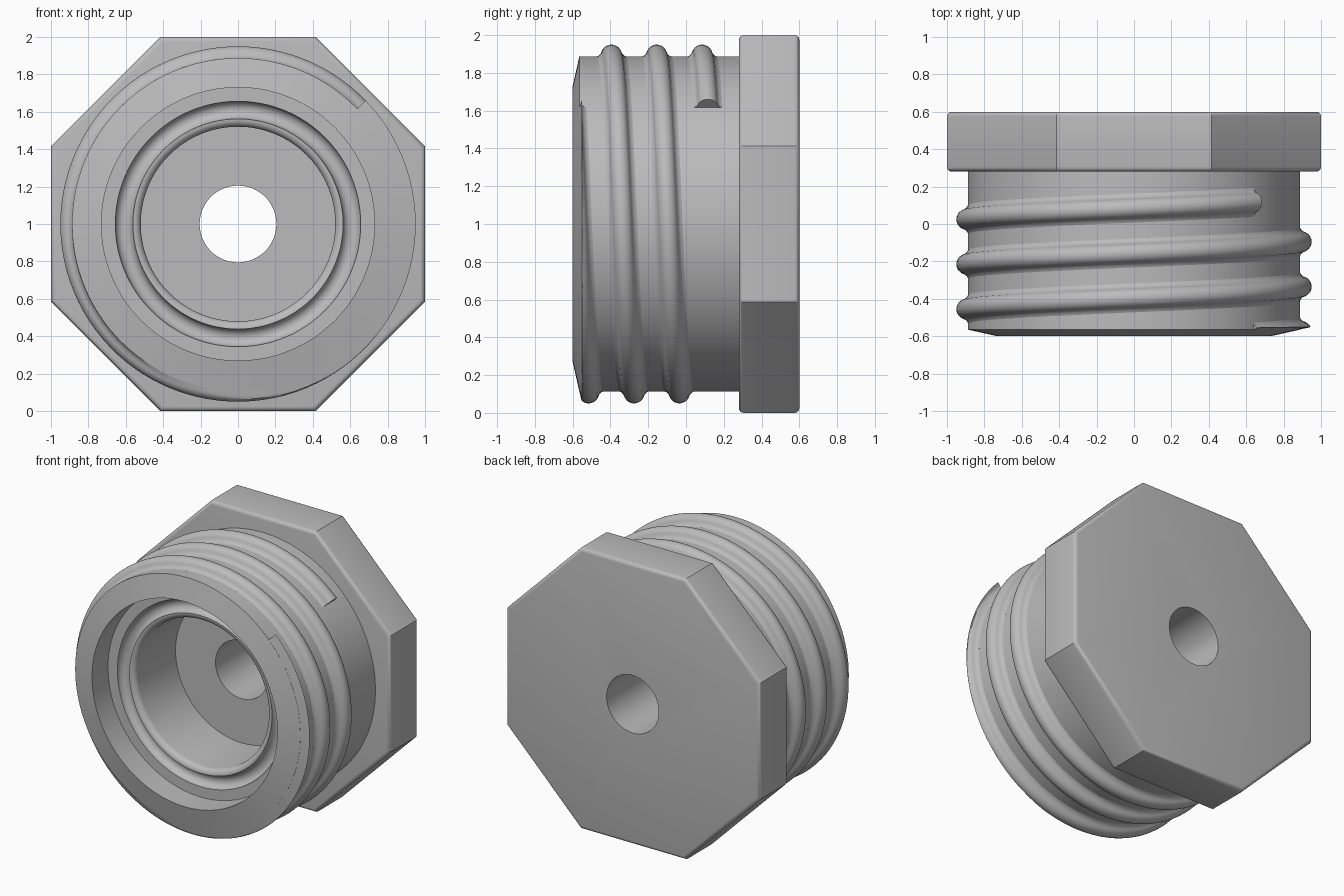
import bpy, bmesh
from math import sin, cos, pi, radians
from mathutils import Matrix

cube = bpy.data.objects.get("Cube")
if cube:
    bpy.data.objects.remove(cube, do_unlink=True)

grey = bpy.data.materials.new("plain grey")
grey.use_nodes = True
colour = (0.5, 0.5, 0.5, 1)
grey.diffuse_color = colour
grey.node_tree.nodes["Principled BSDF"].inputs["Base Color"].default_value = colour

AXIS_Z = 1.0
HOLE = 0.205
BODY = 0.887
HEAD_FRONT, HEAD_BACK = 0.28, 0.6


def finish(name, bm):
    """Turn a bmesh into a smooth-shaded grey object."""
    bmesh.ops.recalc_face_normals(bm, faces=bm.faces[:])
    mesh = bpy.data.meshes.new(name)
    bm.to_mesh(mesh)
    bm.free()
    mesh.materials.append(grey)
    obj = bpy.data.objects.new(name, mesh)
    bpy.context.collection.objects.link(obj)
    return obj


def smooth(obj):
    bpy.ops.object.select_all(action="DESELECT")
    obj.select_set(True)
    bpy.context.view_layer.objects.active = obj
    bpy.ops.object.shade_smooth_by_angle(angle=radians(30))


def on_axis(radius, y, turn):
    """Point at a radius around the y axis; turn runs from the top towards -x."""
    return (-radius * sin(turn), y, AXIS_Z + radius * cos(turn))


def skin(name, rings, looped):
    """Join rings of points by quads; an open run gets end caps."""
    bm = bmesh.new()
    rows = [[bm.verts.new(p) for p in ring] for ring in rings]
    pairs = list(zip(rows, rows[1:]))
    if looped:
        pairs.append((rows[-1], rows[0]))
    else:
        bm.faces.new(rows[0])
        bm.faces.new(rows[-1])
    for a, b in pairs:
        for i in range(len(a)):
            j = (i + 1) % len(a)
            bm.faces.new((a[i], a[j], b[j], b[i]))
    obj = finish(name, bm)
    smooth(obj)
    return obj


def arc(radius, y, size, start, end, steps):
    """Profile points (radius, y) along an arc, angles in degrees."""
    angles = [radians(start + (end - start) * i / steps) for i in range(steps + 1)]
    return [(radius + size * cos(a), y + size * sin(a)) for a in angles]


# Threaded body: outer wall, sloped lip, stepped recess, seal groove, bore and hole
LEDGE = -0.42
profile = [(BODY, HEAD_FRONT), (BODY, -0.565), (0.73, -0.6), (0.73, LEDGE)]
profile += arc(0.609, LEDGE, 0.047, 0, 180, 14)
profile += arc(0.56, LEDGE + 0.04, 0.04, 270, 180, 6)
profile += [(0.52, 0.04), (HOLE, 0.04), (HOLE, HEAD_FRONT)]
SIDES = 128
skin("threaded_body",
     [[on_axis(r, y, 2 * pi * i / SIDES) for r, y in profile] for i in range(SIDES)],
     looped=True)

# Screw thread: a rounded ridge wound three turns, trimmed by the sloped lip
PITCH = 0.24
ridge = [(0.86, -0.078), (BODY, -0.078), (0.892, -0.066)]
ridge += arc(0.897, 0, 0.053, -80, 80, 12)
ridge += [(0.892, 0.066), (BODY, 0.078), (0.86, 0.078)]
STEPS = 300
start = radians(-46)
rings = []
for i in range(STEPS + 1):
    turn = start + 3 * 2 * pi * i / STEPS
    centre = 0.085 - PITCH * turn / (2 * pi)
    rings.append([on_axis(r, max(centre + dy, -0.564 + (r - BODY) * 0.22), turn)
                  for r, dy in ridge])
skin("screw_thread", rings, looped=False)


def prism(name, sides, radius, y0, y1, spin, bevel=0):
    """Straight prism along y with optionally rounded rims."""
    bm = bmesh.new()
    place = (Matrix.Translation((0, (y0 + y1) / 2, AXIS_Z))
             @ Matrix.Rotation(pi / 2, 4, "X") @ Matrix.Rotation(spin, 4, "Z"))
    bmesh.ops.create_cone(bm, cap_ends=True, segments=sides, radius1=radius,
                          radius2=radius, depth=y1 - y0, matrix=place)
    if bevel:
        rims = [e for e in bm.edges
                if abs(e.verts[0].co.y - e.verts[1].co.y) < 0.001]
        bmesh.ops.bevel(bm, geom=rims, offset=bevel, segments=4,
                        profile=0.5, affect="EDGES")
    return finish(name, bm)


# Octagonal head with the centre hole cut through it
head = prism("octagon_head", 8, 1 / cos(pi / 8), HEAD_FRONT, HEAD_BACK, pi / 8, 0.025)
cutter = prism("hole_cutter", SIDES, HOLE, HEAD_FRONT - 0.2, HEAD_BACK + 0.2, 0)
cutter.hide_render = True
cut = head.modifiers.new("centre hole", "BOOLEAN")
cut.operation = "DIFFERENCE"
cut.solver = "EXACT"
cut.object = cutter
bpy.ops.object.select_all(action="DESELECT")
head.select_set(True)
bpy.context.view_layer.objects.active = head
bpy.ops.object.modifier_apply(modifier=cut.name)
bpy.data.objects.remove(cutter, do_unlink=True)
smooth(head)
